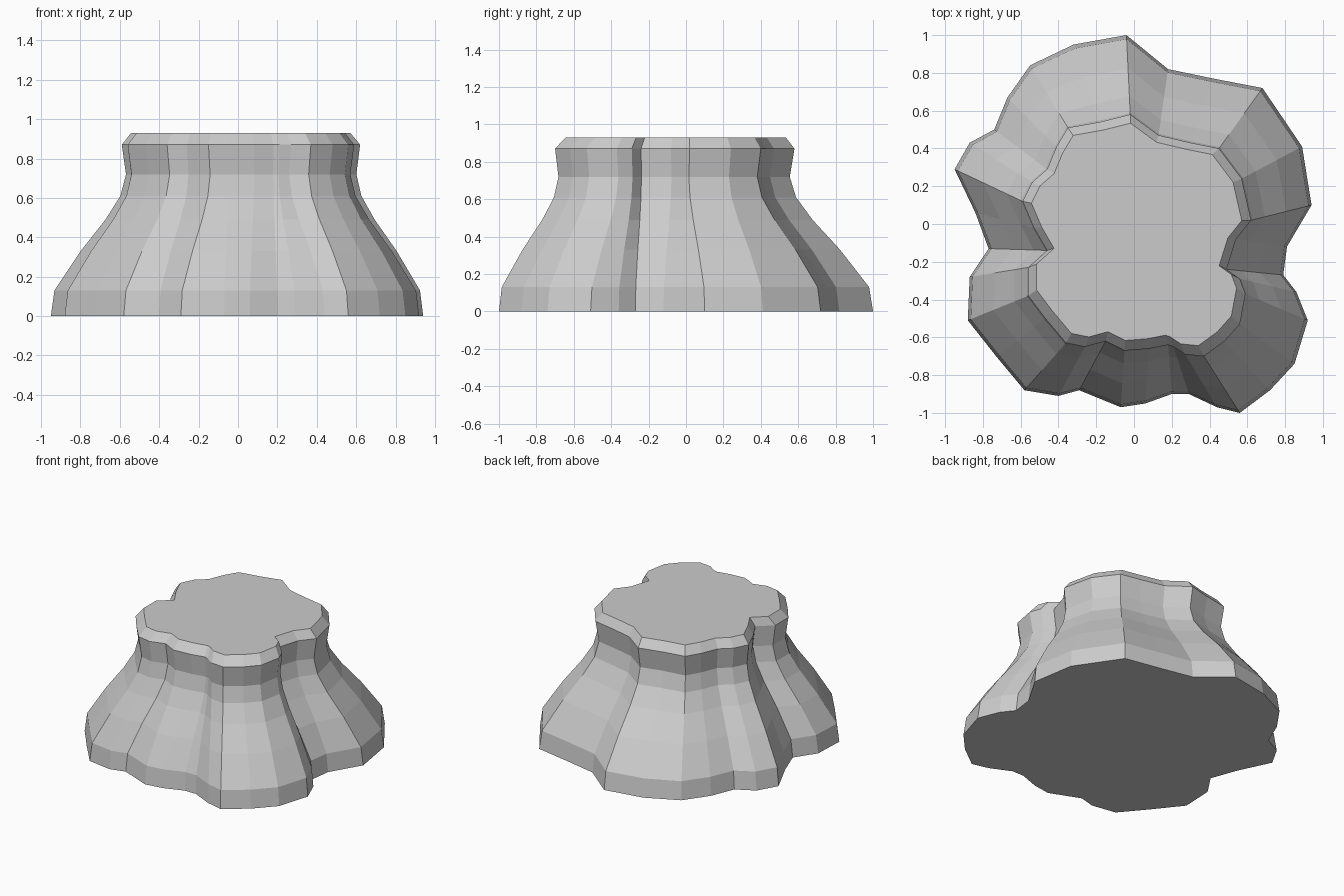
import bpy, bmesh

# Root outline on the ground, counter-clockwise from the right
root = [(.94, .10), (.89, .41), (.68, .72), (.42, .77), (.18, .82), (-.04, 1.0),
        (-.32, .95), (-.55, .84), (-.67, .67), (-.74, .50), (-.87, .43), (-.95, .29),
        (-.84, .06), (-.77, -.13), (-.87, -.28), (-.88, -.51), (-.73, -.70), (-.58, -.88),
        (-.40, -.91), (-.29, -.88), (-.07, -.97), (.06, -.95), (.20, -.90), (.29, -.90),
        (.44, -.97), (.56, -1.0), (.72, -.88), (.85, -.74), (.92, -.51), (.86, -.36),
        (.79, -.27), (.81, -.12)]

# Matching rim outline near the cut top
rim = [(.62, .02), (.57, .24), (.45, .40), (.30, .43), (.13, .47), (-.02, .58),
       (-.18, .54), (-.35, .51), (-.41, .41), (-.46, .29), (-.54, .22), (-.59, .12),
       (-.53, -.02), (-.46, -.14), (-.56, -.23), (-.56, -.38), (-.47, -.50), (-.36, -.63),
       (-.26, -.65), (-.15, -.62), (-.05, -.67), (.08, -.66), (.18, -.64), (.21, -.65),
       (.27, -.69), (.37, -.70), (.48, -.62), (.56, -.53), (.59, -.37), (.56, -.29),
       (.49, -.24), (.54, -.08)]

# Flare profile: height, blend from rim (0) to root (1), scale
profile = [(0, 1, 1), (.13, .95, 1), (.33, .58, 1), (.49, .23, 1),
           (.61, .02, 1), (.72, -.06, 1), (.87, 0, 1), (.93, 0, .92)]

bm = bmesh.new()
rings = []
for z, t, s in profile:
    rings.append([bm.verts.new((s * (b + (a - b) * t), s * (d + (c - d) * t), z))
                  for (a, c), (b, d) in zip(root, rim)])

# Bark walls between the rings
n = len(root)
for lo, hi in zip(rings, rings[1:]):
    for i in range(n):
        j = (i + 1) % n
        bm.faces.new((lo[i], lo[j], hi[j], hi[i]))

# Flat cut top and underside
bm.faces.new(rings[-1])
bm.faces.new(rings[0][::-1])

mesh = bpy.data.meshes.new("tree_stump")
bm.to_mesh(mesh)
bm.free()
bpy.context.collection.objects.link(bpy.data.objects.new("tree_stump", mesh))
